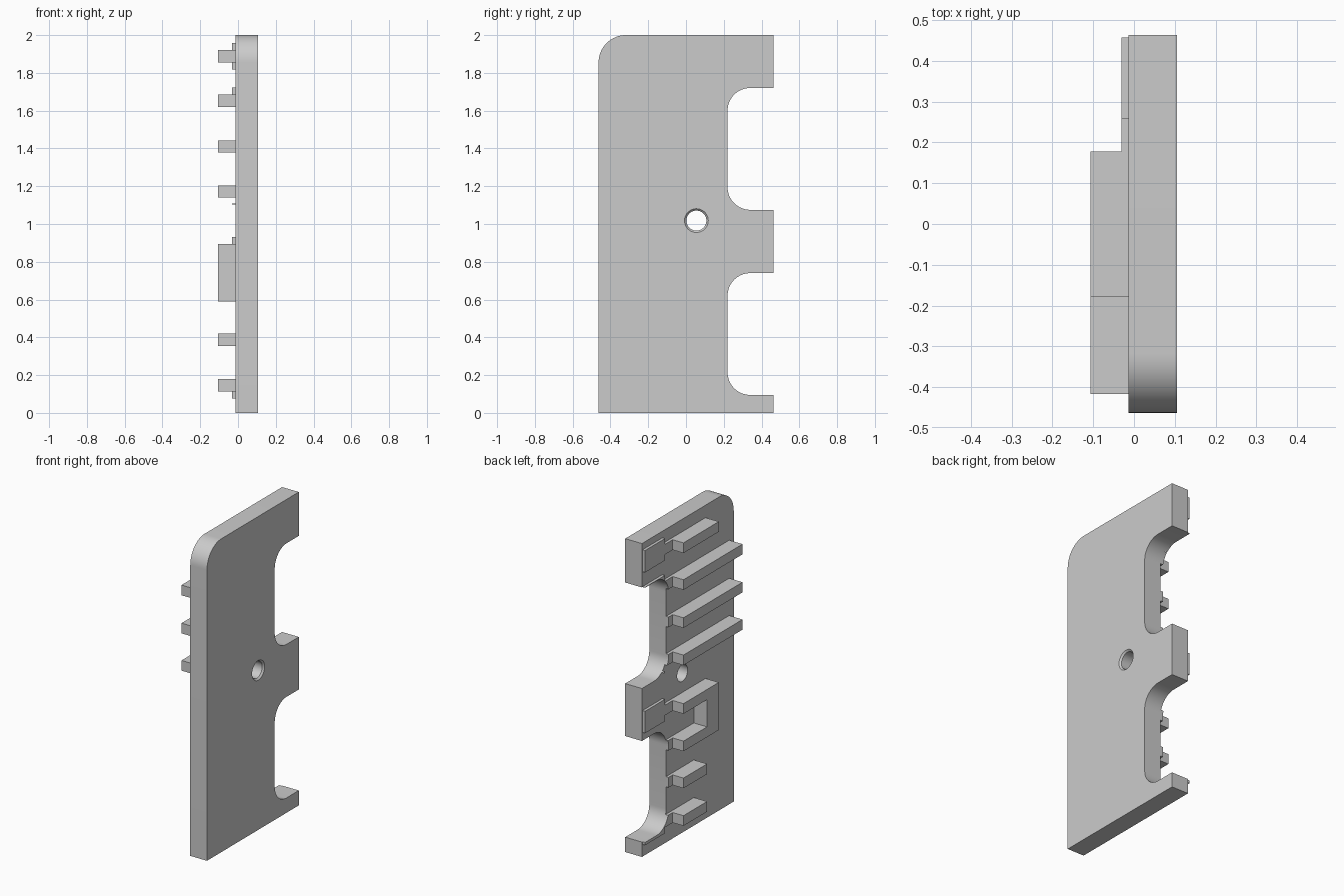
import bpy, bmesh, math

if "Cube" in bpy.data.objects:
    bpy.data.objects.remove(bpy.data.objects["Cube"])

grey = bpy.data.materials.new("light_grey")
grey.use_nodes = True
colour = (0.6, 0.6, 0.6, 1)
grey.diffuse_color = colour
grey.node_tree.nodes["Principled BSDF"].inputs["Base Color"].default_value = colour

BACK, FACE = -0.013, 0.105      # the two sides of the plate
PAD, RIB = -0.031, -0.107       # heights of pads and ribs
EDGE, TOP = 0.463, 2.0


def arc(y, z, r, start, end, steps=16):
    angles = [math.radians(start + (end - start) * i / steps) for i in range(steps + 1)]
    return [(y + r * math.cos(a), z + r * math.sin(a)) for a in angles]


def extrude(name, outline, x0, x1):
    """Solid from a (y, z) outline, pulled along x."""
    bm = bmesh.new()
    face = bm.faces.new([bm.verts.new((x0, y, z)) for y, z in outline])
    moved = bmesh.ops.extrude_face_region(bm, geom=[face])["geom"]
    bmesh.ops.translate(bm, vec=(x1 - x0, 0, 0),
                        verts=[v for v in moved if isinstance(v, bmesh.types.BMVert)])
    bmesh.ops.recalc_face_normals(bm, faces=bm.faces)
    return finish(name, bm)


def finish(name, bm):
    mesh = bpy.data.meshes.new(name)
    bm.to_mesh(mesh)
    bm.free()
    mesh.materials.append(grey)
    ob = bpy.data.objects.new(name, mesh)
    bpy.context.collection.objects.link(ob)
    return ob


def select(ob):
    bpy.ops.object.select_all(action='DESELECT')
    ob.select_set(True)
    bpy.context.view_layer.objects.active = ob


def cut(ob, cutters):
    select(ob)
    for cutter in cutters:
        mod = ob.modifiers.new("cut", 'BOOLEAN')
        mod.operation, mod.solver, mod.object = 'DIFFERENCE', 'EXACT', cutter
        bpy.ops.object.modifier_apply(modifier=mod.name)


# Edge notches with rounded inner corners
def notch(z0, z1, y=0.22, r=0.12):
    outline = [(0.6, z0)] + arc(y + r, z0 + r, r, 270, 180) \
        + arc(y + r, z1 - r, r, 180, 90) + [(0.6, z1)]
    ob = extrude("notch_cutter", outline, -0.3, 0.3)
    ob.hide_render = True
    return ob


notches = [notch(0.095, 0.74), notch(1.075, 1.72)]

# Screw hole, chamfered on the smooth side
bm = bmesh.new()
rings = []
for x, r in [(-0.2, 0.053), (FACE - 0.01, 0.053), (FACE, 0.063), (0.2, 0.063)]:
    rings.append([bm.verts.new((x, y, z)) for y, z in arc(0.055, 1.018, r, 0, 360, 48)[:-1]])
for a, b in zip(rings, rings[1:]):
    for i in range(len(a)):
        j = (i + 1) % len(a)
        bm.faces.new((a[i], a[j], b[j], b[i]))
bm.faces.new(rings[0])
bm.faces.new(rings[-1])
bmesh.ops.recalc_face_normals(bm, faces=bm.faces)
hole = finish("hole_cutter", bm)
hole.hide_render = True

# Plate with one rounded top corner
R = 0.145
plate = extrude("plate", [(-EDGE, 0), (EDGE, 0), (EDGE, TOP)]
                + arc(-EDGE + R, TOP - R, R, 90, 180), BACK, FACE)
cut(plate, notches + [hole])
bpy.ops.object.shade_smooth_by_angle(angle=math.radians(30))

# Ribs, each with a shallow T-shaped contact pad leading to the notched edge
SHORT, MIDDLE, LONG = -0.06, -0.178, -0.417
START, HALF = 0.178, 0.0325
ribs = [(0.147, SHORT), (0.387, SHORT), (0.623, None), (0.862, None),
        (1.172, LONG), (1.41, LONG), (1.653, LONG), (1.888, MIDDLE)]
for n, (z, end) in enumerate(ribs, 1):
    half = [(START, HALF), (0.257, HALF), (0.257, 0.07), (0.457, 0.07)]
    outline = [(y, z + h) for y, h in half] + [(y, z - h) for y, h in reversed(half)]
    pad = extrude(f"contact_pad_{n}", outline, PAD, BACK)
    cut(pad, notches)
    if end is not None:
        extrude(f"rib_{n}", [(START, z - HALF), (START, z + HALF),
                             (end, z + HALF), (end, z - HALF)], RIB, BACK)

# U-shaped rib joining the two middle positions
low, high = 0.623, 0.862
extrude("u_rib", [(START, low - HALF), (MIDDLE, low - HALF), (MIDDLE, high + HALF),
                  (START, high + HALF), (START, high - HALF), (SHORT, high - HALF),
                  (SHORT, low + HALF), (START, low + HALF)], RIB, BACK)

for helper in notches + [hole]:
    bpy.data.objects.remove(helper)
